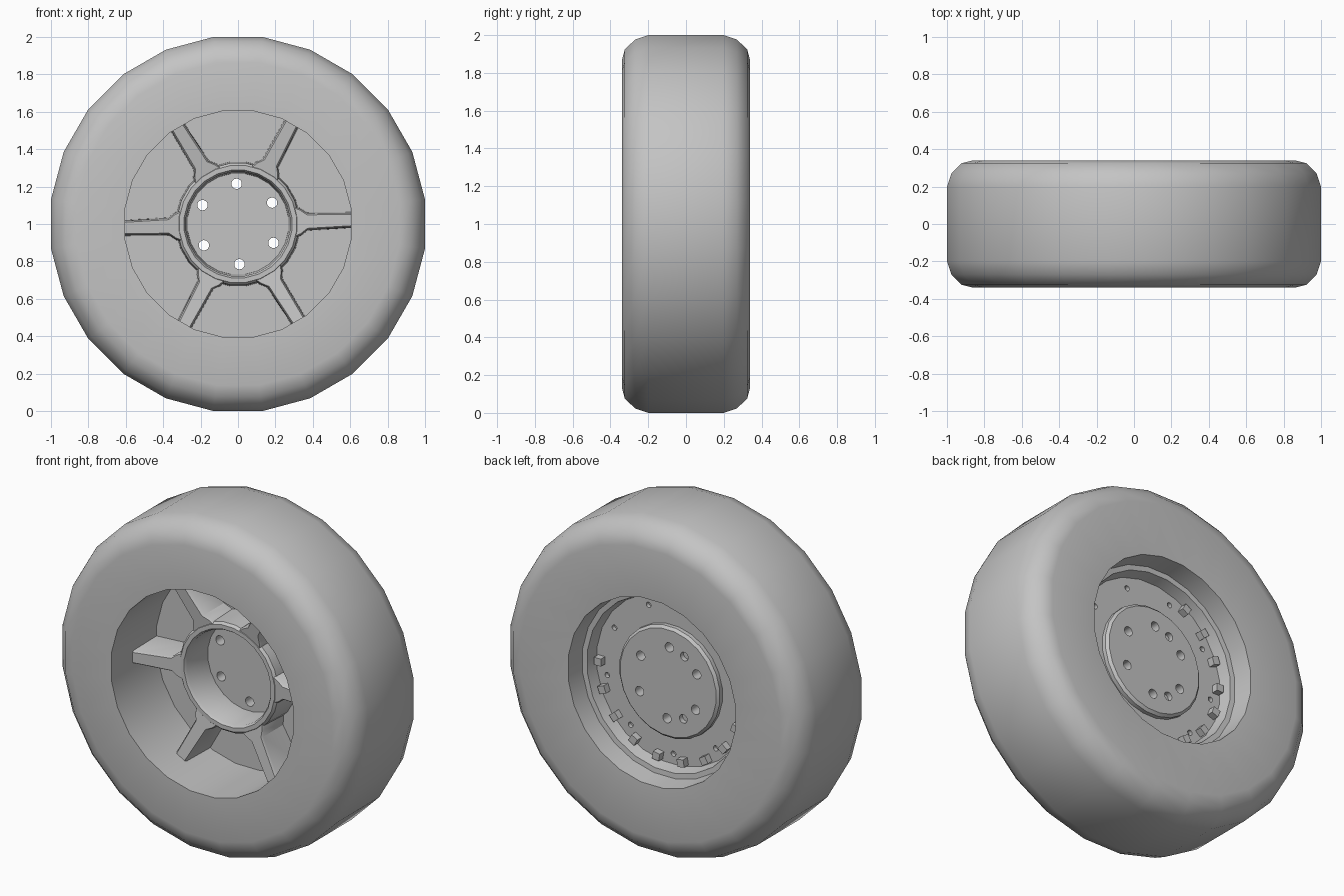
import bpy
import bmesh
from math import cos, sin, radians, pi
from mathutils import Matrix, Vector

cube = bpy.data.objects.get("Cube")
if cube:
    bpy.data.objects.remove(cube, do_unlink=True)

CENTRE_Z = 1.0
SIDES = 24

grey = bpy.data.materials.new("plain grey")
grey.use_nodes = True
grey.diffuse_color = (0.55, 0.55, 0.55, 1)
grey.node_tree.nodes["Principled BSDF"].inputs["Base Color"].default_value = grey.diffuse_color


def finish(bm, name, angle=40):
    """Turn a bmesh into a shaded grey object."""
    bmesh.ops.remove_doubles(bm, verts=bm.verts, dist=0.0005)
    bmesh.ops.recalc_face_normals(bm, faces=bm.faces)
    mesh = bpy.data.meshes.new(name)
    bm.to_mesh(mesh)
    bm.free()
    mesh.materials.append(grey)
    obj = bpy.data.objects.new(name, mesh)
    bpy.context.collection.objects.link(obj)
    smooth(obj, angle)
    return obj


def smooth(obj, angle):
    bpy.ops.object.select_all(action="DESELECT")
    obj.select_set(True)
    bpy.context.view_layer.objects.active = obj
    bpy.ops.object.shade_smooth_by_angle(angle=radians(angle))


def polar(radius, degrees, y):
    a = radians(degrees)
    return Vector((radius * cos(a), y, CENTRE_Z + radius * sin(a)))


def lathe(name, profile, angle=40):
    """Spin a closed (radius, y) profile about the axle."""
    bm = bmesh.new()
    step = 360 / SIDES
    rings = [[bm.verts.new(polar(r, (i + 0.5) * step, y)) for r, y in profile]
             for i in range(SIDES)]
    count = len(profile)
    for i, ring in enumerate(rings):
        following = rings[(i + 1) % SIDES]
        for j in range(count):
            k = (j + 1) % count
            if profile[j][0] == 0 and profile[k][0] == 0:
                continue
            bm.faces.new((ring[j], ring[k], following[k], following[j]))
    bmesh.ops.dissolve_degenerate(bm, dist=0.0005, edges=bm.edges)
    return finish(bm, name, angle)


def drill(target, holes):
    """Cut round holes given as (orbit, degrees, radius, y start, y end)."""
    bm = bmesh.new()
    for orbit, degrees, radius, y0, y1 in holes:
        place = Matrix.Translation(polar(orbit, degrees, (y0 + y1) / 2))
        bmesh.ops.create_cone(bm, cap_ends=True, segments=14, radius1=radius,
                              radius2=radius, depth=y1 - y0,
                              matrix=place @ Matrix.Rotation(pi / 2, 4, "X"))
    cutter = finish(bm, "hole_cutter")
    cutter.hide_render = True
    mod = target.modifiers.new("holes", "BOOLEAN")
    mod.operation = "DIFFERENCE"
    mod.solver = "EXACT"
    mod.object = cutter
    bpy.context.view_layer.objects.active = target
    bpy.ops.object.modifier_apply(modifier=mod.name)
    bpy.data.objects.remove(cutter, do_unlink=True)
    smooth(target, 35)


# Tyre with rounded shoulders and straight bore
shoulder = [(0.87, -0.34), (0.93, -0.325), (0.985, -0.27), (1.0085, -0.2)]
back_shoulder = [(r, -y) for r, y in reversed(shoulder)]
lathe("tyre", [(0.61, -0.34)] + shoulder + back_shoulder
      + [(0.56, 0.325), (0.55, 0.2), (0.61, 0.2)], 50)

# Recessed wheel disc with a stepped rear lip
disc = lathe("wheel_disc", [(0.3, 0.09), (0.615, 0.09), (0.615, 0.21), (0.52, 0.2),
                            (0.505, 0.13), (0.3, 0.13)])
drill(disc, [(0.44, 29 + 40 * i, 0.016, 0.105, 0.2) for i in range(9)])

# Hub cup with a closed rear plate
hub = lathe("hub", [(0, 0.1), (0.272, 0.1), (0.28, -0.085), (0.29, -0.1), (0.315, -0.1),
                    (0.328, -0.085), (0.335, 0.11), (0.335, 0.155), (0.32, 0.17), (0, 0.17)])
drill(hub, [(0.215, 92 + 60 * i, 0.028, 0, 0.3) for i in range(6)]
      + [(0.215, a, 0.026, 0.14, 0.3) for a in (120, 242)])

# Six spokes, flared at the hub and rising toward the rim
half = [(0.3, 0.085), (0.335, 0.07), (0.37, 0.044), (0.615, 0.038)]
outline = half + [(r, -w) for r, w in reversed(half)]
for i in range(6):
    bm = bmesh.new()
    turn = Matrix.Rotation(-radians(2 + 60 * i), 4, "Y")
    layers = []
    for inset, front in ((0.008, True), (0.0, True), (-0.004, False)):
        layer = []
        for r, w in outline:
            side = 1 if w > 0 else -1
            rise = -0.1 - 0.04 * (r - 0.33) / 0.28
            y = rise + (0 if inset > 0 else 0.012) if front else 0.1
            point = turn @ Vector((r, y, w - side * inset))
            layer.append(bm.verts.new(point + Vector((0, 0, CENTRE_Z))))
        layers.append(layer)
    bm.faces.new(layers[0])
    bm.faces.new(layers[-1])
    for a, b in zip(layers, layers[1:]):
        for j in range(len(outline)):
            k = (j + 1) % len(outline)
            bm.faces.new((a[j], a[k], b[k], b[j]))
    finish(bm, f"spoke_{i + 1}", 35)

# Square blocks around part of the rear disc
bm = bmesh.new()
for degrees in range(120, 361, 20):
    place = Matrix.Translation(polar(0.47, degrees, 0.148))
    spin = Matrix.Rotation(-radians(degrees), 4, "Y")
    bmesh.ops.create_cube(bm, size=0.045, matrix=place @ spin)
finish(bm, "rear_blocks", 30)
